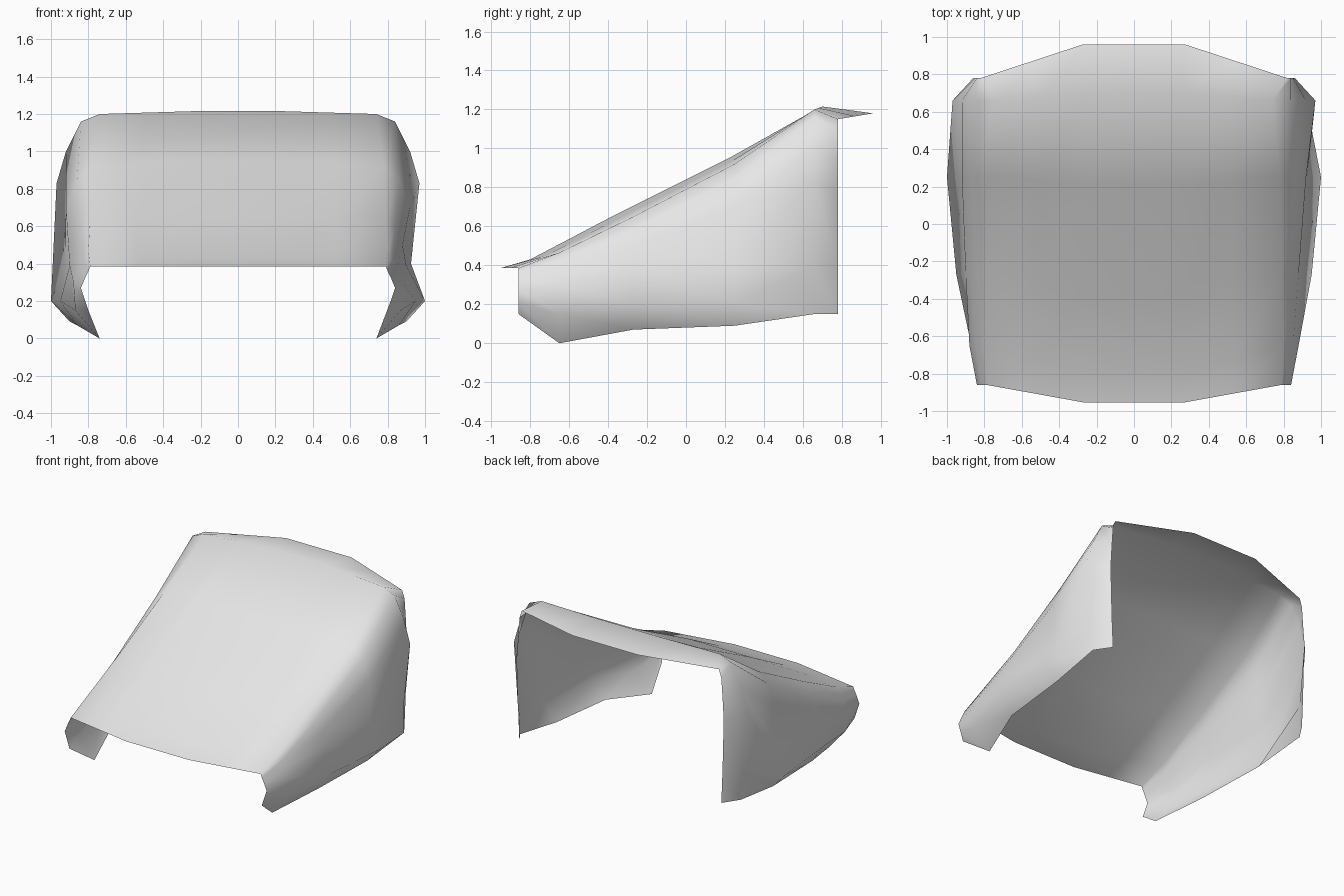
import bpy
import bmesh
from mathutils import Vector

cube = bpy.data.objects.get("Cube")
if cube:
    bpy.data.objects.remove(cube, do_unlink=True)

# Single painted-metal colour
metal = bpy.data.materials.new("plain_grey")
metal.use_nodes = True
grey = (0.8, 0.8, 0.8, 1.0)
metal.diffuse_color = grey
metal.node_tree.nodes["Principled BSDF"].inputs["Base Color"].default_value = grey

# Ribs from front to back: (centre y, centre z), side y,
# then side profile (x, z): shoulder, upper, middle, waist, flare, hem
RIBS = [
    ((-.955, .385), -.86, [(.79, .385), (.80, .36), (.815, .33), (.84, .27), (.82, .21), (.80, .15)]),
    ((-.80, .43), -.65, [(.80, .465), (.825, .42), (.85, .37), (.88, .30), (.87, .15), (.74, 0)]),
    ((-.40, .64), -.27, [(.79, .65), (.84, .58), (.88, .50), (.90, .39), (.95, .20), (.86, .07)]),
    ((.22, .95), .25, [(.78, .92), (.86, .85), (.92, .70), (.925, .40), (1, .20), (.90, .09)]),
    ((.70, 1.215), .66, [(.74, 1.2), (.84, 1.16), (.92, 1.0), (.97, .83), (.92, .39), (.92, .15)]),
    ((.96, 1.18), .78, [(.82, 1.15), (.84, 1.09), (.85, .95), (.86, .78), (.85, .39), (.84, .15)]),
]


def half_rib(centre, side_y, profile):
    """Points from beside the centre line out over the shoulder to the hem."""
    middle = Vector((0, *centre))
    shoulder = Vector((profile[0][0], side_y, profile[0][1]))
    points = []
    for across in (1 / 3, 2 / 3):
        bend = max(0, (across - 1 / 3) * 1.5)
        point = middle.lerp(shoulder, bend)
        point.x = shoulder.x * across
        points.append(point)
    return points + [Vector((x, side_y, z)) for x, z in profile]


def mirrored(points):
    return [Vector((-p.x, p.y, p.z)) for p in reversed(points)]


# Loft the full ribs into one open sheet
bm = bmesh.new()
rows = []
for rib in RIBS:
    half = half_rib(*rib)
    rows.append([bm.verts.new(p) for p in mirrored(half) + half])
for front, back in zip(rows, rows[1:]):
    for i in range(len(front) - 1):
        bm.faces.new((front[i], front[i + 1], back[i + 1], back[i]))

mesh = bpy.data.meshes.new("hood_shell")
bm.to_mesh(mesh)
bm.free()
mesh.materials.append(metal)
for face in mesh.polygons:
    face.use_smooth = True
shell = bpy.data.objects.new("hood_shell", mesh)
bpy.context.collection.objects.link(shell)
